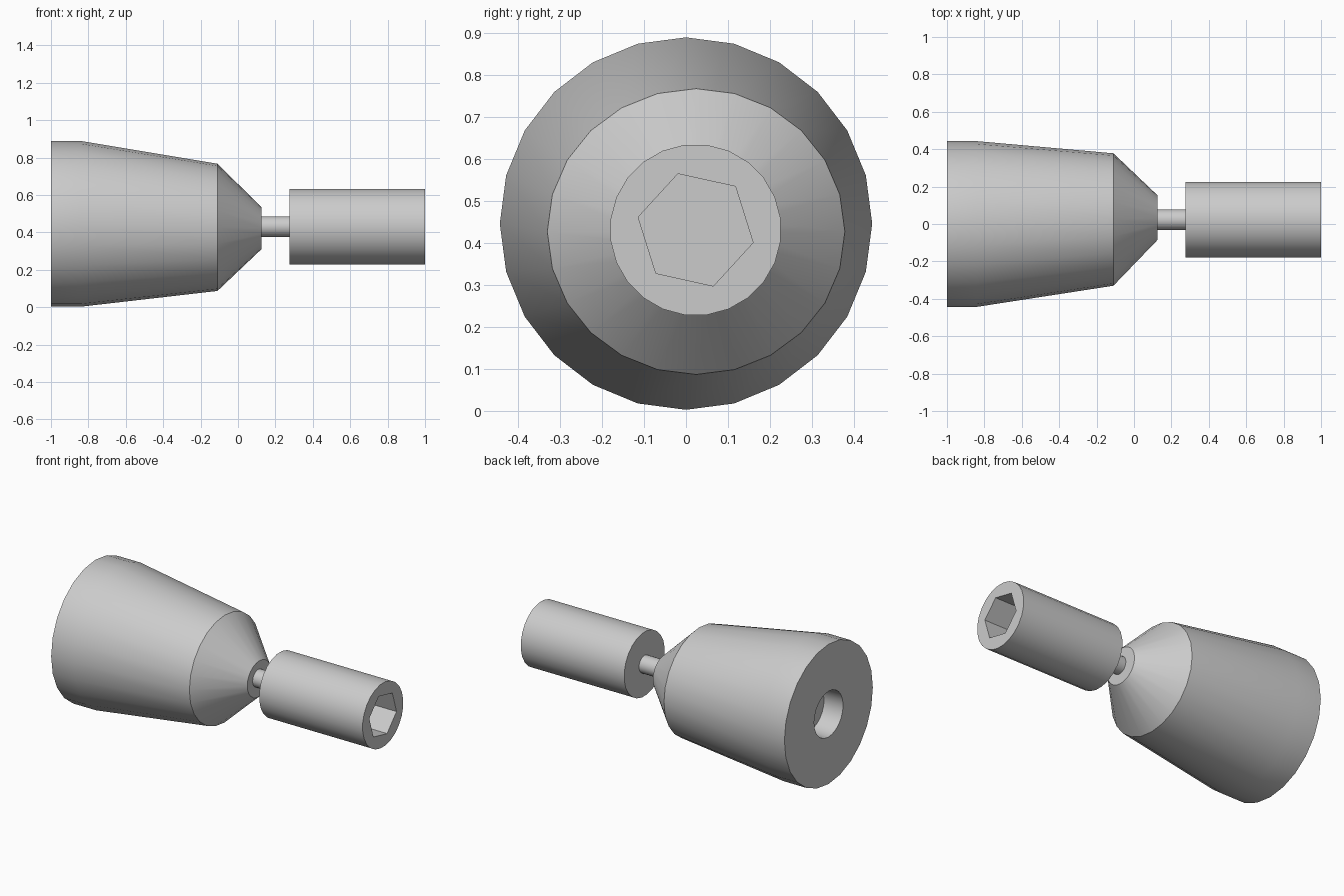
import bpy
import bmesh
from math import cos, sin, radians, pi

cube = bpy.data.objects.get("Cube")
if cube:
    bpy.data.objects.remove(cube, do_unlink=True)

# Single grey metal
GREY = (0.6, 0.6, 0.6, 1.0)
metal = bpy.data.materials.new("grey metal")
metal.use_nodes = True
metal.diffuse_color = GREY
metal.node_tree.nodes["Principled BSDF"].inputs["Base Color"].default_value = GREY


def ring(bm, x, cy, cz, ry, rz, sides, turn):
    """Closed loop of vertices around the x axis."""
    angles = [radians(turn) + 2 * pi * i / sides for i in range(sides)]
    return [bm.verts.new((x, cy + ry * cos(a), cz + rz * sin(a))) for a in angles]


def bridge(bm, a, b):
    """Quads between two loops of equal length."""
    n = len(a)
    for i in range(n):
        j = (i + 1) % n
        bm.faces.new((a[i], a[j], b[j], b[i]))


def rim(bm, outer, inner):
    """Flat annular face between an outer outline and an inner opening."""
    edges = []
    for loop in (outer, inner):
        for i, v in enumerate(loop):
            w = loop[(i + 1) % len(loop)]
            edges.append(bm.edges.get((v, w)) or bm.edges.new((v, w)))
    bmesh.ops.triangle_fill(bm, edges=edges, use_beauty=True)


def finish(bm, name):
    bmesh.ops.recalc_face_normals(bm, faces=bm.faces)
    mesh = bpy.data.meshes.new(name)
    bm.to_mesh(mesh)
    bm.free()
    mesh.materials.append(metal)
    obj = bpy.data.objects.new(name, mesh)
    bpy.context.collection.objects.link(obj)
    bpy.ops.object.select_all(action='DESELECT')
    obj.select_set(True)
    bpy.context.view_layer.objects.active = obj
    bpy.ops.object.shade_smooth_by_angle(angle=radians(28))
    return obj


# Tapered body with a shallow round recess in its wide end
bm = bmesh.new()
sections = [
    (-1.0, 0.0, 0.446, 0.443, 0.443),
    (-0.84, 0.0, 0.446, 0.443, 0.443),
    (-0.11, 0.024, 0.427, 0.354, 0.34),
    (0.125, 0.034, 0.423, 0.12, 0.113),
]
loops = [ring(bm, *s, 24, 0) for s in sections]
for a, b in zip(loops, loops[1:]):
    bridge(bm, a, b)
bm.faces.new(loops[-1])
mouth = ring(bm, -1.0, 0.0, 0.446, 0.145, 0.145, 24, 0)
floor = ring(bm, -0.87, 0.0, 0.446, 0.14, 0.14, 24, 0)
rim(bm, loops[0], mouth)
bridge(bm, mouth, floor)
bm.faces.new(floor)
finish(bm, "tapered_body")

# Thin shaft joining body and socket
AXIS = (0.023, 0.431)
bm = bmesh.new()
start = ring(bm, 0.1, *AXIS, 0.055, 0.055, 24, 0)
end = ring(bm, 0.3, *AXIS, 0.055, 0.055, 24, 0)
bridge(bm, start, end)
bm.faces.new(start)
bm.faces.new(end)
finish(bm, "shaft")

# Cylindrical socket with a hexagonal recess
bm = bmesh.new()
back = ring(bm, 0.275, *AXIS, 0.204, 0.204, 24, 7.5)
front = ring(bm, 1.0, *AXIS, 0.204, 0.204, 24, 7.5)
bridge(bm, back, front)
bm.faces.new(back)
hex_mouth = ring(bm, 1.0, *AXIS, 0.14, 0.14, 6, 47.5)
hex_floor = ring(bm, 0.6, *AXIS, 0.14, 0.14, 6, 47.5)
rim(bm, front, hex_mouth)
bridge(bm, hex_mouth, hex_floor)
bm.faces.new(hex_floor)
finish(bm, "hex_socket")
